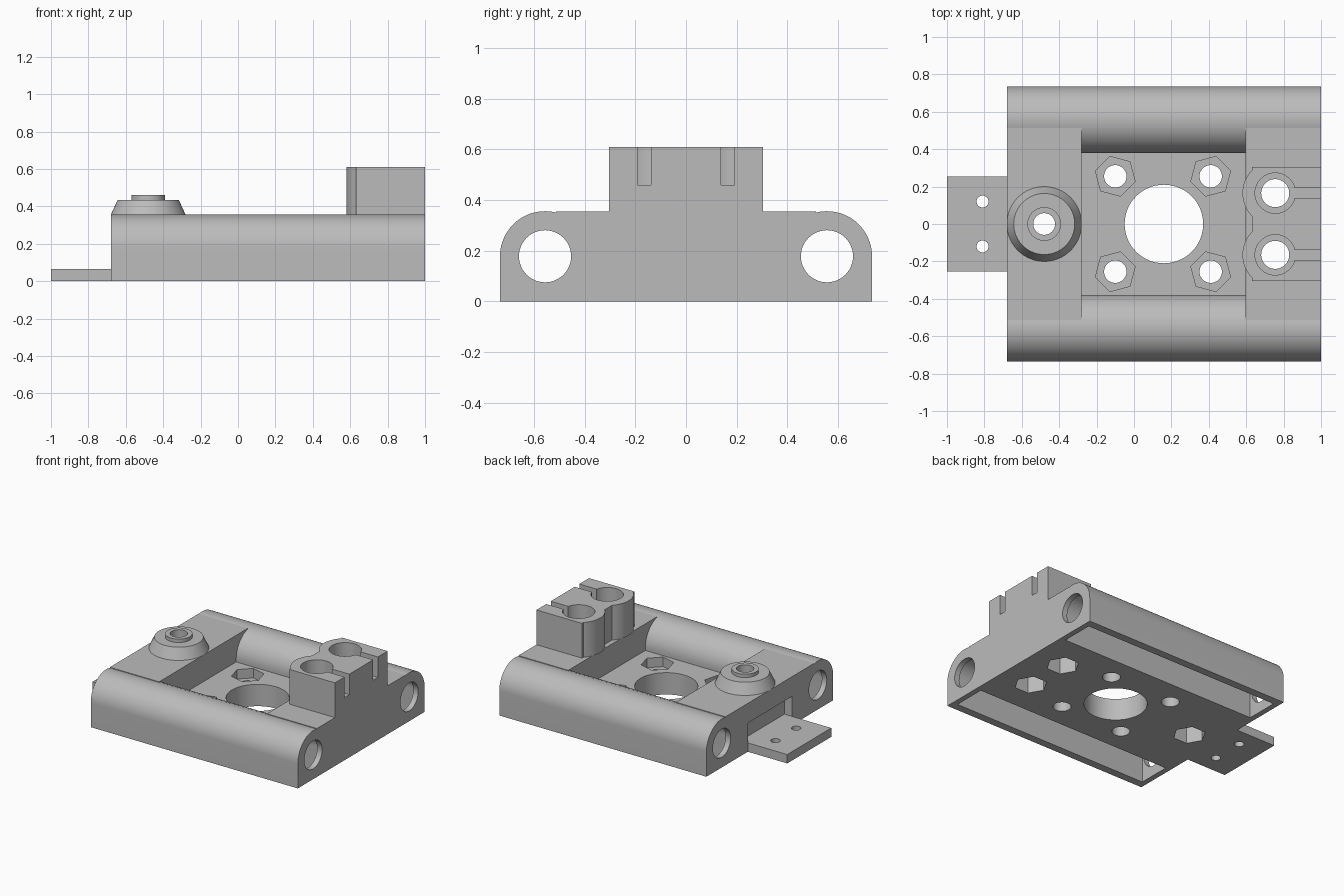
import bpy, bmesh, math
from math import cos, sin, radians
from mathutils import Matrix

cube = bpy.data.objects.get("Cube")
if cube:
    bpy.data.objects.remove(cube, do_unlink=True)

grey = bpy.data.materials.new("matte grey")
grey.use_nodes = True
grey.diffuse_color = (0.5, 0.5, 0.5, 1)
grey.node_tree.nodes["Principled BSDF"].inputs["Base Color"].default_value = (0.5, 0.5, 0.5, 1)


def make(name, bm):
    bmesh.ops.recalc_face_normals(bm, faces=bm.faces)
    mesh = bpy.data.meshes.new(name)
    bm.to_mesh(mesh)
    bm.free()
    mesh.materials.append(grey)
    ob = bpy.data.objects.new(name, mesh)
    bpy.context.collection.objects.link(ob)
    return ob


def prism(name, points, start, end, axis="z"):
    """Extrude an outline: (x, y) along z, or (y, z) along x."""
    bm = bmesh.new()
    place = (lambda p: (start, p[0], p[1])) if axis == "x" else (lambda p: (p[0], p[1], start))
    face = bm.faces.new([bm.verts.new(place(p)) for p in points])
    moved = bmesh.ops.extrude_face_region(bm, geom=[face])["geom"]
    shift = (end - start, 0, 0) if axis == "x" else (0, 0, end - start)
    bmesh.ops.translate(bm, vec=shift, verts=[v for v in moved if isinstance(v, bmesh.types.BMVert)])
    return make(name, bm)


def arc(cx, cy, r, a, b, n):
    return [(cx + r * cos(radians(a + (b - a) * i / n)),
             cy + r * sin(radians(a + (b - a) * i / n))) for i in range(n + 1)]


def disc(cx, cy, r, n=48, turn=0):
    return arc(cx, cy, r, turn, turn + 360, n)[:-1]


def box(name, x0, x1, y0, y1, z0, z1):
    return prism(name, [(x0, y0), (x1, y0), (x1, y1), (x0, y1)], z0, z1)


def hole(x, y, r, z0, z1, n=48, turn=0):
    return prism("cutter", disc(x, y, r, n, turn), z0, z1)


def combine(ob, tools, operation="DIFFERENCE"):
    for tool in tools:
        tool.hide_render = True
        mod = ob.modifiers.new("boolean", "BOOLEAN")
        mod.operation = operation
        mod.solver = "EXACT"
        mod.object = tool
        bpy.context.view_layer.objects.active = ob
        bpy.ops.object.modifier_apply(modifier=mod.name)
        bpy.data.objects.remove(tool, do_unlink=True)


def mirrored(points):
    return points + [(-y, z) for y, z in reversed(points)]


ROD_Y, ROD_Z, ROD_R = 0.557, 0.178, 0.178
TOP, FLOOR = 0.355, 0.16
LEFT, RIGHT = -0.68, 1.0
BOSS_X, CLAMP_X, CLAMP_Y = -0.48, 0.755, 0.165

# Body with rounded rod housings along both sides
half = [(ROD_Y + ROD_R, 0)] + arc(ROD_Y, ROD_Z, ROD_R, 0, 104, 24)
half.append((half[-1][0], TOP))
body = prism("carriage_body", mirrored(half), LEFT, RIGHT, "x")

# Central pocket, following the round housings
skim = arc(ROD_Y, ROD_Z, ROD_R + 0.0005, 95, 180, 24)
pocket = [(skim[0][0], 0.5)] + skim + [(skim[-1][0], FLOOR)]
cuts = [prism("cutter", mirrored(pocket), -0.28, 0.595, "x")]

# Rod holes and bearing slots open to the underside
for s in (-1, 1):
    y = s * ROD_Y
    cuts.append(prism("cutter", disc(y, ROD_Z, 0.103), LEFT - 0.1, RIGHT + 0.1, "x"))
    slot = [(y - 0.12, -0.1)] + arc(y, ROD_Z, 0.12, 180, 0, 24) + [(y + 0.12, -0.1)]
    cuts.append(prism("cutter", slot, -0.64, 0.96, "x"))

# Large centre hole and four bolt holes with hexagonal recesses
cuts.append(hole(0.16, 0, 0.21, -0.1, 0.3, 64))
for x, sx in ((-0.1, -1), (0.41, 1)):
    for s in (-1, 1):
        cuts.append(hole(x, s * 0.255, 0.06, -0.1, 0.3))
        cuts.append(hole(x, s * 0.255, 0.11, FLOOR - 0.07, 0.3, 6, -45 * sx * s))

# Bolt holes below the boss and clamp, with nut recesses underneath
for x, y, r in ((BOSS_X, 0, 0.058), (CLAMP_X, CLAMP_Y, 0.075), (CLAMP_X, -CLAMP_Y, 0.075)):
    cuts.append(hole(x, y, r, -0.1, 0.5))
    cuts.append(hole(x, y, 0.11, -0.1, 0.2, 6, 0))

# Recess above the end plate
cuts.append(box("cutter", LEFT - 0.1, LEFT + 0.06, -0.255, 0.255, 0.065, 0.21))
combine(body, cuts)

# End plate with two screw holes
plate = box("end_plate", -1, LEFT, -0.255, 0.255, 0, 0.065)
combine(plate, [hole(-0.81, s * 0.12, 0.032, -0.1, 0.2, 32) for s in (-1, 1)])

# Conical boss with a raised collar
bm = bmesh.new()
for r1, r2, z0, z1 in ((0.2, 0.163, TOP, 0.435),):
    bmesh.ops.create_cone(bm, cap_ends=True, segments=64, radius1=r1, radius2=r2,
                          depth=z1 - z0, matrix=Matrix.Translation((BOSS_X, 0, (z0 + z1) / 2)))
boss = make("conical_boss", bm)
combine(boss, [hole(BOSS_X, 0, 0.09, 0.4, 0.46)], "UNION")
combine(boss, [hole(BOSS_X, 0, 0.058, 0.2, 0.6)])

# Twin clamp: two flattened round lobes on a block
clamp = box("twin_clamp", 0.63, RIGHT, -0.305, 0.305, TOP, 0.61)
for s in (-1, 1):
    lobe = [(x, s * min(y, 0.305)) for x, y in arc(CLAMP_X, CLAMP_Y, 0.175, 126.9, 250, 28)]
    lobe += [(0.8, s * 0.02), (0.8, s * 0.305)]
    combine(clamp, [prism("lobe", lobe, TOP, 0.61)], "UNION")
cuts = []
for s in (-1, 1):
    y = s * CLAMP_Y
    cuts.append(hole(CLAMP_X, y, 0.075, 0.2, 0.7))
    cuts.append(hole(CLAMP_X, y, 0.108, 0.46, 0.7))
    cuts.append(box("cutter", CLAMP_X + 0.05, RIGHT + 0.1, y - 0.027, y + 0.027, 0.46, 0.7))
combine(clamp, cuts)

# Smooth round surfaces, crisp edges
bpy.ops.object.select_all(action="DESELECT")
for ob in (body, plate, boss, clamp):
    ob.select_set(True)
bpy.context.view_layer.objects.active = body
bpy.ops.object.shade_smooth_by_angle(angle=radians(25))
